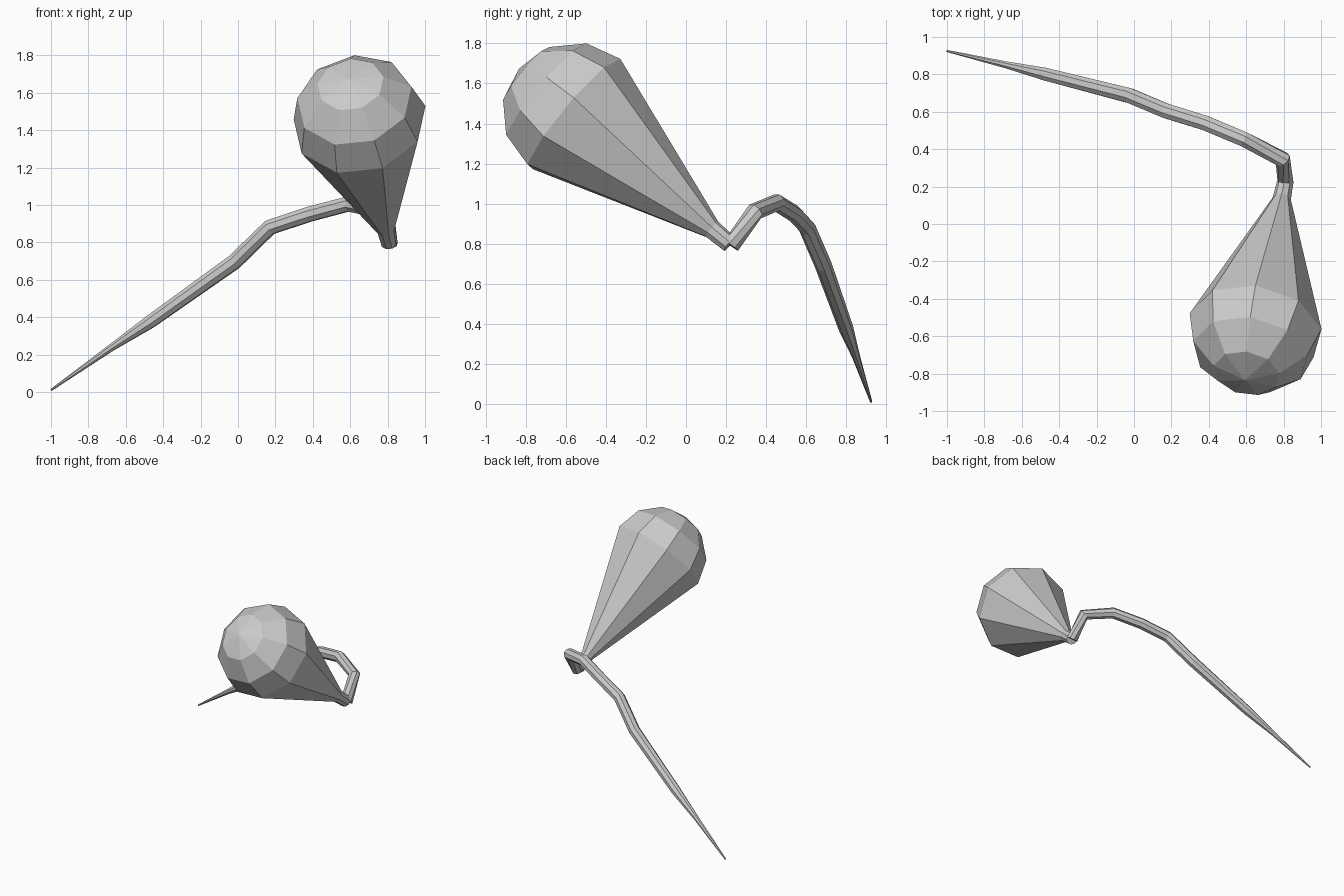
import bpy, bmesh
from math import sin, cos, pi, radians
from mathutils import Vector

if "Cube" in bpy.data.objects:
    bpy.data.objects.remove(bpy.data.objects["Cube"])


def loft(name, centers, radii, sides, ref, phase=0.0):
    """Skin rings of given radius along a path; each ring faces the path direction."""
    pts = [Vector(c) for c in centers]
    bm = bmesh.new()
    rings = []
    for i, (p, r) in enumerate(zip(pts, radii)):
        d = Vector()
        if i > 0:
            d += (p - pts[i - 1]).normalized()
        if i < len(pts) - 1:
            d += (pts[i + 1] - p).normalized()
        d.normalize()
        u = (Vector(ref) - d * d.dot(Vector(ref))).normalized()
        v = d.cross(u)
        rings.append([bm.verts.new(p + r * (cos(a) * u + sin(a) * v))
                      for a in (phase + 2 * pi * k / sides for k in range(sides))])
    for a, b in zip(rings, rings[1:]):
        for k in range(sides):
            n = (k + 1) % sides
            bm.faces.new((a[k], a[n], b[n], b[k]))
    bm.faces.new(rings[0][::-1])
    bm.faces.new(rings[-1])
    bmesh.ops.remove_doubles(bm, verts=bm.verts, dist=0.0005)
    bmesh.ops.recalc_face_normals(bm, faces=bm.faces)
    mesh = bpy.data.meshes.new(name)
    bm.to_mesh(mesh)
    bm.free()
    obj = bpy.data.objects.new(name, mesh)
    bpy.context.collection.objects.link(obj)
    return obj


# Bent stem, tapering to a point at the floor
stem_path = [(-1.0, .925, .01), (-.68, .85, .235), (-.47, .80, .375),
             (-.02, .685, .695), (.17, .605, .88), (.38, .54, .95),
             (.59, .452, 1.005), (.795, .345, .96), (.81, .225, .79)]
stem_radii = [.006, .02, .037, .043, .043, .043, .043, .045, .045]
loft("stem", stem_path, stem_radii, 8, (0, 0, 1), pi / 8)

# Nine-sided bulb: narrow neck, flared cone, hemispherical dome
neck = Vector((.79, .13, .87))
centre = Vector((.65, -.56, 1.445))
axis = (centre - neck).normalized()
R = .362
bulb_path = [neck - axis * .115, neck]
bulb_radii = [.045, .05]
for a in (0, 30, 60, 90):
    bulb_path.append(centre + axis * R * sin(radians(a)))
    bulb_radii.append(R * cos(radians(a)))
loft("bulb", bulb_path, bulb_radii, 9, (0, .65, .76))
